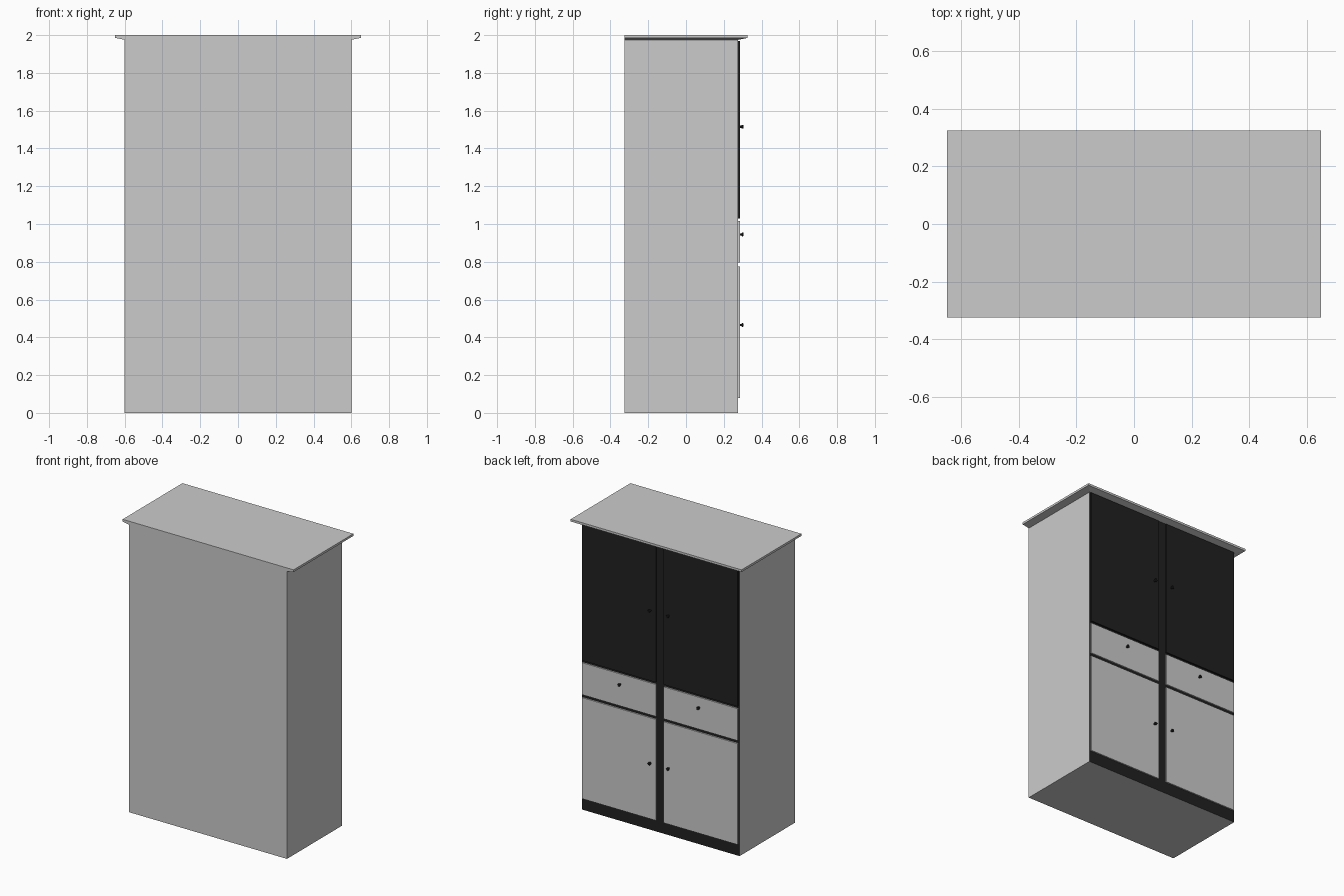
import bpy, bmesh, math
from mathutils import Matrix

if "Cube" in bpy.data.objects:
    bpy.data.objects.remove(bpy.data.objects["Cube"])

dark = bpy.data.materials.new("dark_finish")
dark.diffuse_color = (0.015, 0.015, 0.015, 1)
dark.use_nodes = True
dark.node_tree.nodes["Principled BSDF"].inputs["Base Color"].default_value = dark.diffuse_color


def add_object(name, bm, mat=None):
    bmesh.ops.recalc_face_normals(bm, faces=bm.faces)
    me = bpy.data.meshes.new(name)
    bm.to_mesh(me)
    bm.free()
    ob = bpy.data.objects.new(name, me)
    bpy.context.collection.objects.link(ob)
    if mat:
        me.materials.append(mat)
    return ob


def box(name, x, y, z, mat=None):
    bm = bmesh.new()
    bmesh.ops.create_cube(bm, size=1)
    for v in bm.verts:
        for i, r in enumerate((x, y, z)):
            v.co[i] = r[0] if v.co[i] < 0 else r[1]
    return add_object(name, bm, mat)


def knob(name, x, z):
    # round knob turned from a profile of (radius, y)
    prof = [(0.006, 0.284), (0.006, 0.294), (0.010, 0.296), (0.010, 0.302), (0.007, 0.305)]
    n = 16
    bm = bmesh.new()
    rings = [[bm.verts.new((x + r * math.cos(2 * math.pi * k / n), y,
                            z + r * math.sin(2 * math.pi * k / n))) for k in range(n)]
             for r, y in prof]
    for a, b in zip(rings, rings[1:]):
        for k in range(n):
            bm.faces.new((a[k], a[(k + 1) % n], b[(k + 1) % n], b[k]))
    bm.faces.new(rings[0])
    bm.faces.new(rings[-1])
    add_object(name, bm, dark)


# carcass, with only the door side dark
body = box("cabinet_body", (-0.6, 0.6), (-0.325, 0.275), (0, 1.975))
body.data.materials.append(None)
body.data.materials.append(dark)
for p in body.data.polygons:
    p.material_index = 1 if p.normal.y > 0.9 else 0

# overhanging top: thin slab on a shallow sloped cornice
box("top_slab", (-0.65, 0.65), (-0.325, 0.325), (1.985, 2.0))
cornice = box("top_cornice", (-0.65, 0.65), (-0.325, 0.325), (1.975, 1.985))
for v in cornice.data.vertices:
    if v.co.z < 1.98:
        v.co.x = math.copysign(0.6, v.co.x)
        v.co.y = min(v.co.y, 0.275)

# doors, drawers and knobs on both halves
for side, s in (("left", 1), ("right", -1)):
    xr = sorted((s * 0.03, s * 0.592))
    yr = (0.275, 0.285)
    box(side + "_lower_door", xr, yr, (0.08, 0.775))
    box(side + "_drawer_front", xr, yr, (0.795, 1.015))
    box(side + "_upper_door", xr, yr, (1.03, 1.97), dark)
    knob(side + "_lower_knob", s * 0.07, 0.465)
    knob(side + "_drawer_knob", s * 0.30, 0.945)
    knob(side + "_upper_knob", s * 0.07, 1.515)
